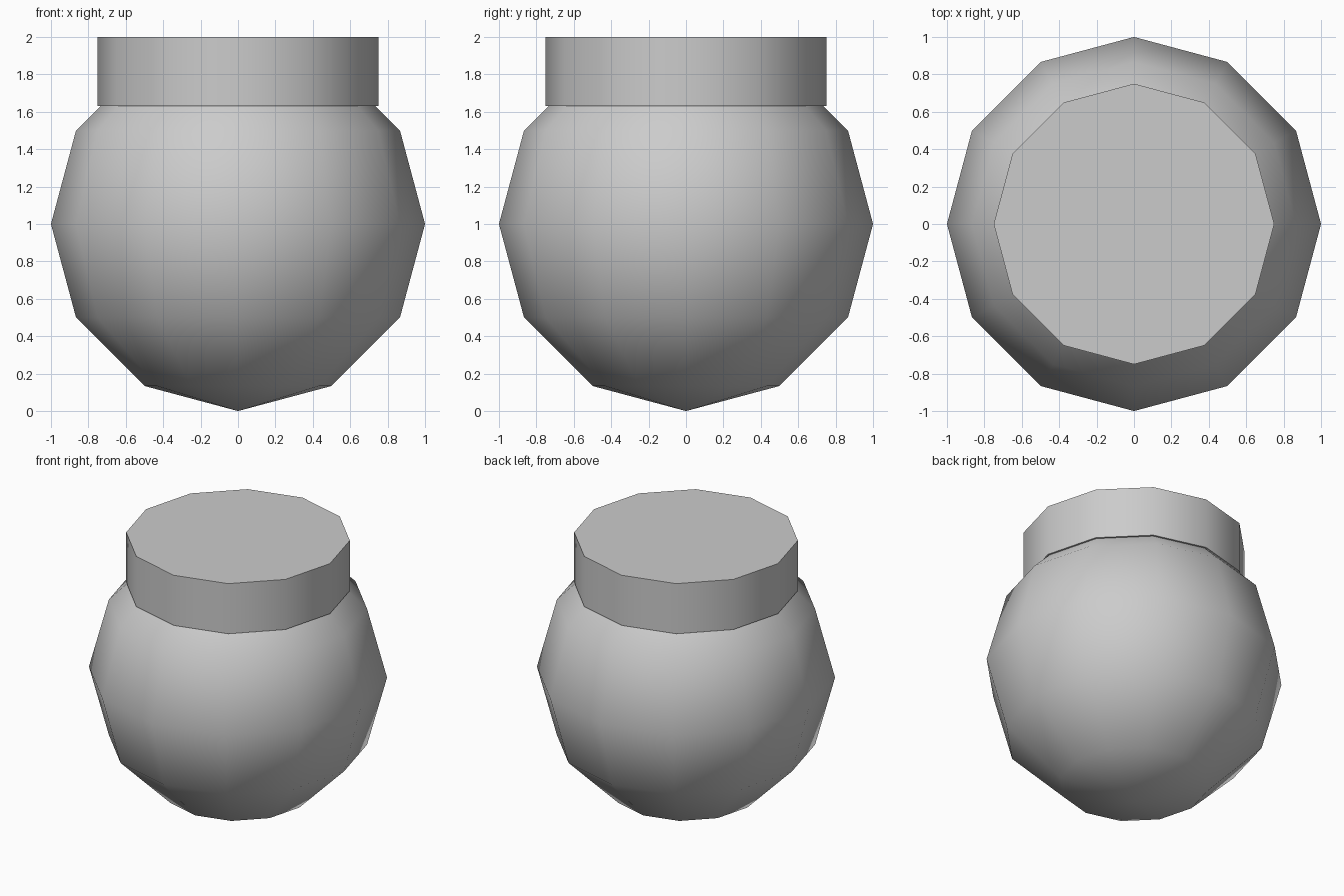
import bpy
import math

if "Cube" in bpy.data.objects:
    bpy.data.objects.remove(bpy.data.objects["Cube"])

SIDES = 12


def finish(name):
    ob = bpy.context.object
    ob.name = name
    bpy.ops.object.shade_smooth_by_angle(angle=math.radians(50))
    return ob


# round body: low-poly sphere standing on the ground
bpy.ops.mesh.primitive_uv_sphere_add(segments=SIDES, ring_count=6, radius=1, location=(0, 0, 1))
body = finish("body")
# sink the hidden top point so it stays under the lid
max(body.data.vertices, key=lambda v: v.co.z).co.z = 0.98

# flat lid set into the top of the body
bottom, top = 1.63, 2.0
bpy.ops.mesh.primitive_cylinder_add(vertices=SIDES, radius=0.75, depth=top - bottom,
                                    location=(0, 0, (top + bottom) / 2))
finish("lid")
